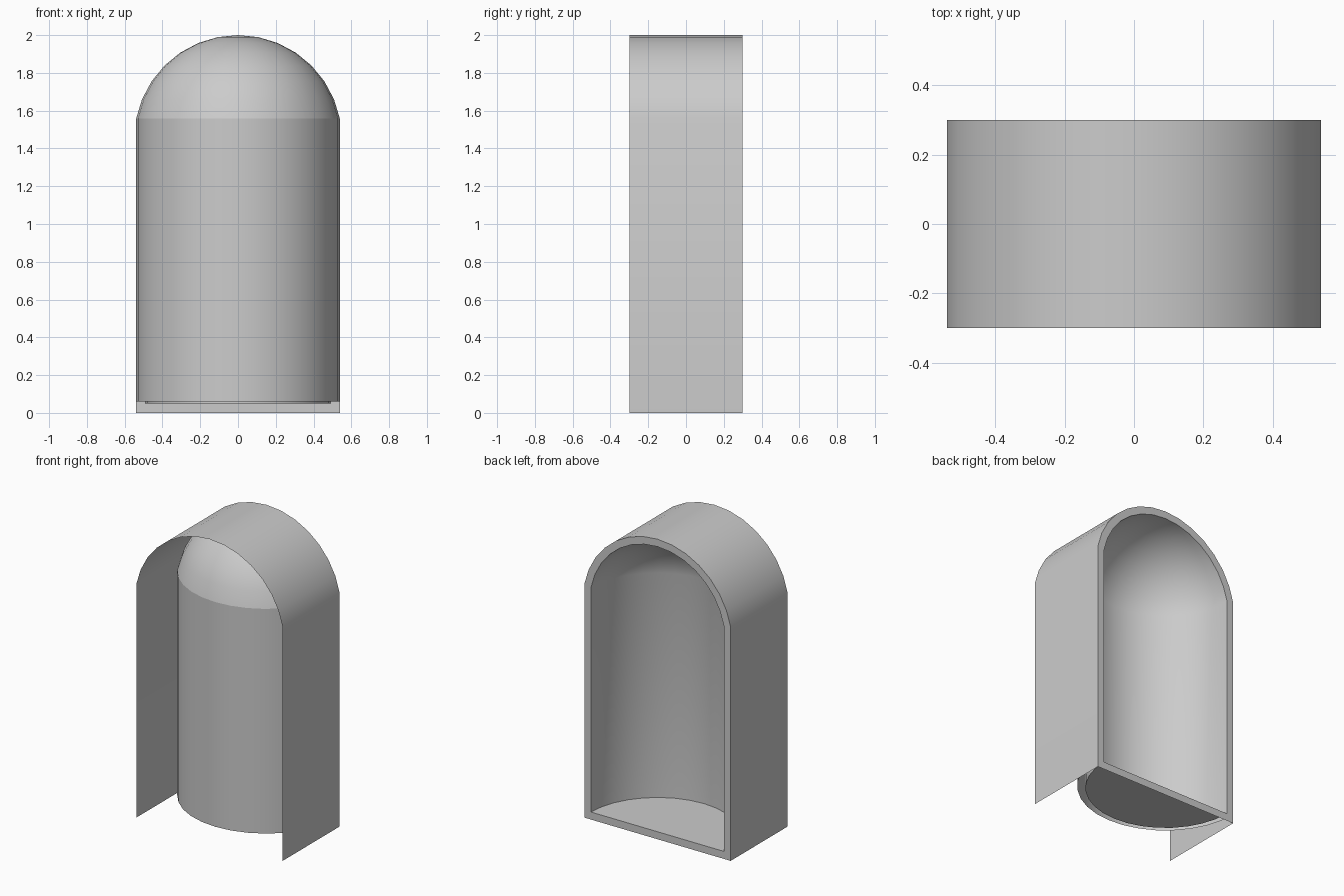
import bpy
import bmesh
from math import pi, sin, cos, radians

if "Cube" in bpy.data.objects:
    bpy.data.objects.remove(bpy.data.objects["Cube"])

STEP = pi / 16          # 32-sided arcs
CZ = 1.45               # centre height of the dome
BACK, FRONT = 0.3, -0.3


def make_object(name, verts, faces, smooth=30):
    bm = bmesh.new()
    vs = [bm.verts.new(v) for v in verts]
    for f in faces:
        bm.faces.new([vs[i] for i in f])
    mesh = bpy.data.meshes.new(name)
    bm.to_mesh(mesh)
    bm.free()
    ob = bpy.data.objects.new(name, mesh)
    bpy.context.collection.objects.link(ob)
    bpy.context.view_layer.objects.active = ob
    ob.select_set(True)
    bpy.ops.object.shade_smooth_by_angle(angle=radians(smooth))
    ob.select_set(False)
    return ob


def arch(r, bottom):
    """Arch outline in x, z from the right foot over the top to the left foot."""
    w = r * cos(STEP)
    pts = [(r * cos(k * STEP), CZ + r * sin(k * STEP)) for k in range(1, 16)]
    return [(w, bottom)] + pts + [(-w, bottom)]


def half_revolve(rings, flip):
    """Half turn about the vertical axis at the back plane; rings are (radius, z)."""
    verts = [(r * cos(k * STEP), BACK - r * sin(k * STEP), z)
             for r, z in rings for k in range(17)]
    faces = []
    for j in range(len(rings) - 1):
        for k in range(16):
            a, b = j * 17 + k, (j + 1) * 17 + k
            f = [a, b, b + 1, a + 1]
            if rings[j + 1][0] == 0:
                f = [a, b, a + 1]
            faces.append(f[::-1] if flip else f)
    return verts, faces


def dome(r):
    return [(r * cos(k * STEP), CZ + r * sin(k * STEP)) for k in range(1, 8)] + [(0, CZ + r)]


def revolve_part(name, rings, flip=False, floor=False):
    verts, faces = half_revolve(rings, flip)
    if rings[-1][0] == 0:
        # share one pole vertex
        pole = len(verts) - 17
        verts = verts[:pole + 1]
        faces = [[min(i, pole) for i in f] for f in faces]
    if floor:
        faces.append(list(range(16, -1, -1)))
    return make_object(name, verts, faces)


# Outer arched sheet: sides and vault, open underneath and in front
outer, inner = arch(0.55, 0.0), arch(0.5, 0.05)
n = len(outer)
verts = [(x, FRONT, z) for x, z in outer] + [(x, BACK, z) for x, z in outer]
make_object("arched_casing", verts, [(i, i + n, i + n + 1, i + 1) for i in range(n - 1)])

# Flat frame around the opening
verts = [(x, BACK, z) for x, z in outer] + [(x, BACK, z) for x, z in inner]
make_object("opening_frame", verts,
            [(i, i + n, (i + 1) % n + n, (i + 1) % n) for i in range(n)])

# Concave niche lining with its floor
w_in, w_out = 0.5 * cos(STEP), 0.55 * cos(STEP)
revolve_part("niche_lining", [(w_in, 0.05)] + dome(0.5), floor=True)

# Convex outside of the niche: wall and dome
revolve_part("niche_back_wall", [(w_out, 0.06), (w_out, CZ + 0.55 * sin(STEP))], flip=True)
revolve_part("niche_back_dome", dome(0.55), flip=True)
